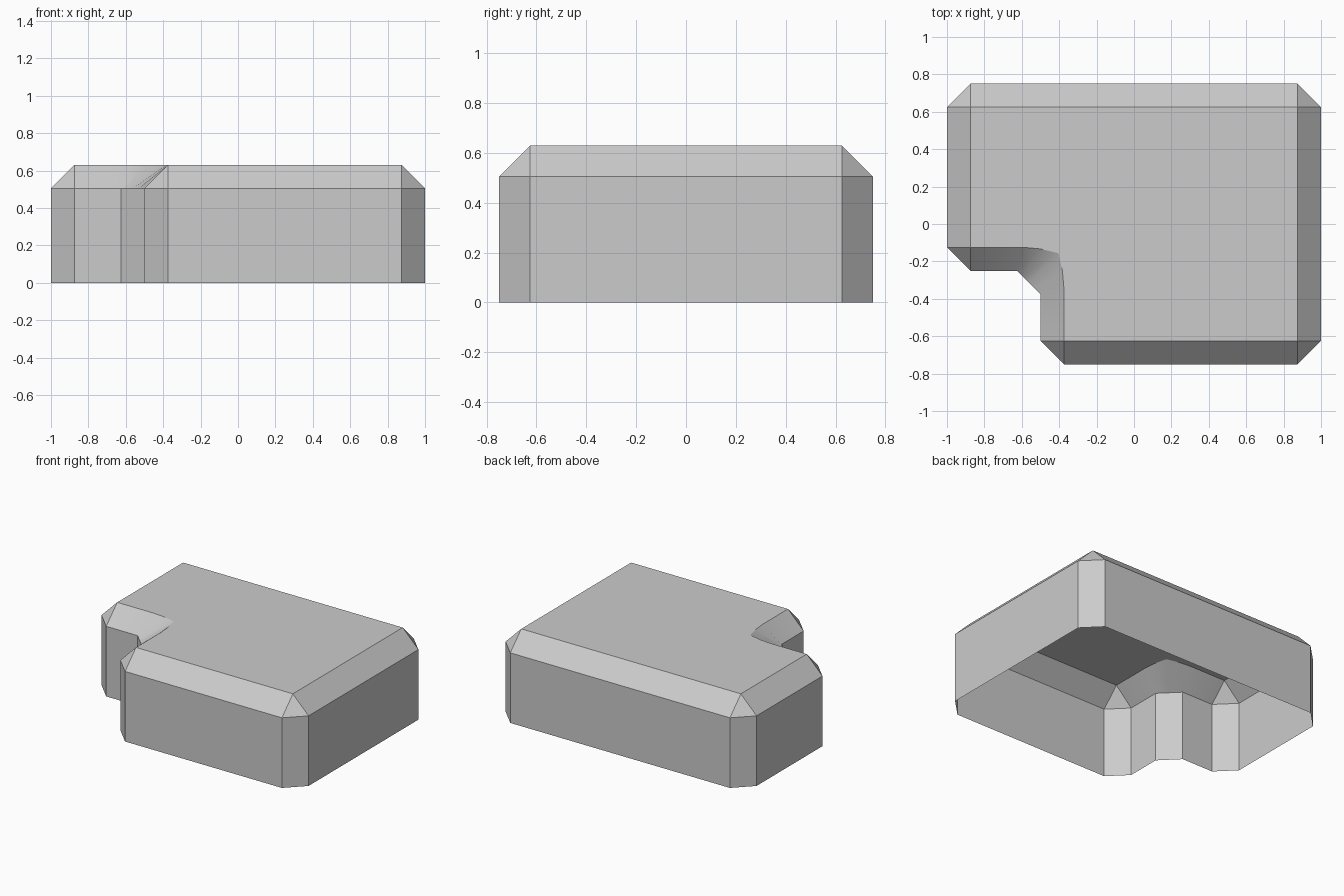
import bpy
import bmesh
import math

cube = bpy.data.objects.get("Cube")
if cube:
    bpy.data.objects.remove(cube, do_unlink=True)

WALL_TOP, ROOF = 0.505, 0.63
C = 0.125  # chamfer size

# One flat colour
grey = bpy.data.materials.new("plain grey")
grey.use_nodes = True
color = (0.6, 0.6, 0.6, 1)
grey.diffuse_color = color
grey.node_tree.nodes["Principled BSDF"].inputs["Base Color"].default_value = color


def corner(x, y, first):
    """Chamfered outer corner: two wall points sharing one roof point.
    x, y is the square corner; first tells which axis is cut back first."""
    sx = 1 if x > 0 else -1
    sy = 1 if y > 0 else -1
    roof = (x - sx * C, y - sy * C)
    along_x, along_y = (x - sx * C, y), (x, y - sy * C)
    pair = (along_x, along_y) if first == "x" else (along_y, along_x)
    return [(p, roof) for p in pair]


# Outline pairs (wall point, roof point), counter-clockwise
outline = corner(1, -0.75, "x") + corner(1, 0.75, "y")
outline += corner(-1, 0.75, "x") + corner(-1, -0.25, "y")

# Inner corner of the notch, where the sloped rim sweeps round
rim = [(-0.59, -0.125), (-0.5, -0.133), (-0.404, -0.156), (-0.383, -0.25), (-0.375, -0.34)]
for i, roof in enumerate(rim):
    t = C * i / (len(rim) - 1)
    outline.append(((-0.625 + t, -0.25 - t), roof))
outline += corner(-0.5, -0.75, "y")

# Open-bottomed shell: walls, sloped rim and flat roof
bm = bmesh.new()
base = [bm.verts.new((*w, 0)) for w, r in outline]
wall = [bm.verts.new((*w, WALL_TOP)) for w, r in outline]
shared = {}
roof = []
for w, r in outline:
    if r not in shared:
        shared[r] = bm.verts.new((*r, ROOF))
    roof.append(shared[r])

n = len(outline)
for i in range(n):
    j = (i + 1) % n
    bm.faces.new((base[i], base[j], wall[j], wall[i]))
    bm.faces.new(dict.fromkeys((wall[i], wall[j], roof[j], roof[i])))
bm.faces.new(list(shared.values()))

mesh = bpy.data.meshes.new("notched_block")
bm.to_mesh(mesh)
bm.free()
mesh.materials.append(grey)
block = bpy.data.objects.new("notched_block", mesh)
bpy.context.collection.objects.link(block)

# Smooth only the gentle bends of the notch rim
bpy.ops.object.select_all(action="DESELECT")
block.select_set(True)
bpy.context.view_layer.objects.active = block
bpy.ops.object.shade_smooth_by_angle(angle=math.radians(30))
